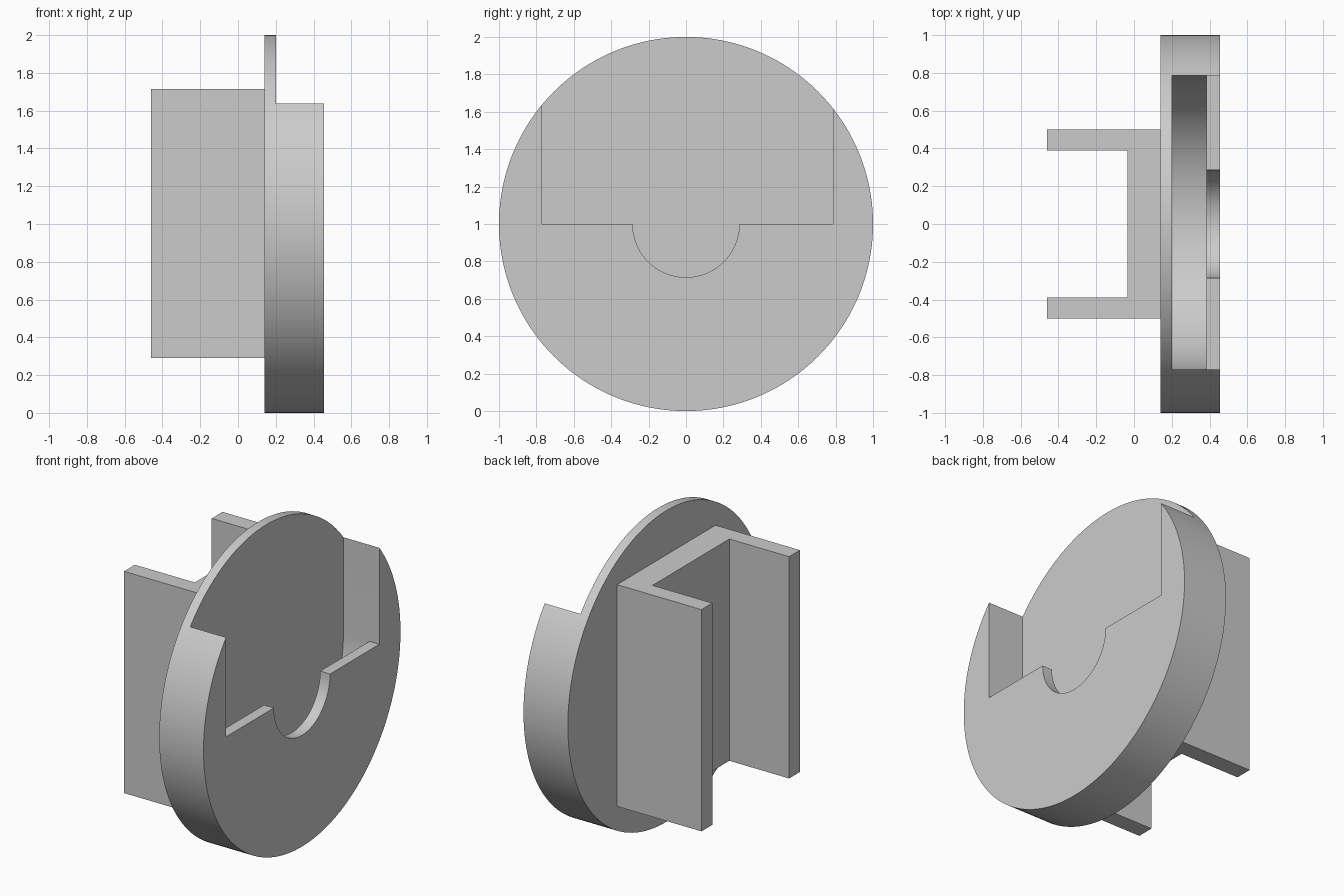
import bpy, bmesh, math
from math import pi

cube = bpy.data.objects.get("Cube")
if cube:
    bpy.data.objects.remove(cube, do_unlink=True)

grey = bpy.data.materials.new("light_grey")
grey.use_nodes = True
colour = (0.6, 0.6, 0.6, 1)
grey.diffuse_color = colour
grey.node_tree.nodes["Principled BSDF"].inputs["Base Color"].default_value = colour


def arc(cy, cz, r, start, end, n):
    """Points on an arc in the y-z plane."""
    return [(cy + r * math.cos(start + (end - start) * i / n),
             cz + r * math.sin(start + (end - start) * i / n)) for i in range(n + 1)]


def prism(name, points, direction):
    """Extrude a closed outline of 3D points along a direction."""
    bm = bmesh.new()
    face = bm.faces.new([bm.verts.new(p) for p in points])
    result = bmesh.ops.extrude_face_region(bm, geom=[face])
    moved = [v for v in result["geom"] if isinstance(v, bmesh.types.BMVert)]
    bmesh.ops.translate(bm, vec=direction, verts=moved)
    bmesh.ops.recalc_face_normals(bm, faces=bm.faces)
    mesh = bpy.data.meshes.new(name)
    bm.to_mesh(mesh)
    bm.free()
    mesh.materials.append(grey)
    obj = bpy.data.objects.new(name, mesh)
    bpy.context.collection.objects.link(obj)
    return obj


def slab(name, outline, x0, x1):
    return prism(name, [(x0, y, z) for y, z in outline], (x1 - x0, 0, 0))


# Round housing
housing = slab("round_housing", arc(0, 1, 1, 0, 2 * pi, 160)[:-1], 0.14, 0.455)

# Internal pocket with a round floor, open at the top
left, right, top = -0.77, 0.785, 2.2
mid, radius = (left + right) / 2, (right - left) / 2
pocket = slab("pocket_cutter",
              [(left, top)] + arc(mid, 1, radius, pi, 2 * pi, 64) + [(right, top)],
              0.2, 0.385)

# Opening in the outer wall with a half-round notch
opening = slab("opening_cutter",
               [(left, top), (left, 1)] + arc(0, 1, 0.285, pi, 2 * pi, 40)
               + [(right, 1), (right, top)],
               0.3, 0.6)

# Cut both shapes out and bake the result
for cutter in (pocket, opening):
    cutter.hide_render = True
    cut = housing.modifiers.new(cutter.name, "BOOLEAN")
    cut.operation = "DIFFERENCE"
    cut.solver = "EXACT"
    cut.object = cutter
graph = bpy.context.evaluated_depsgraph_get()
baked = bpy.data.meshes.new_from_object(housing.evaluated_get(graph))
housing.modifiers.clear()
housing.data = baked
for cutter in (pocket, opening):
    bpy.data.objects.remove(cutter, do_unlink=True)

# U-shaped channel on the back of the housing
half, inner, tip, web, bottom = 0.5, 0.39, -0.46, -0.035, 0.29
side = [(0.14, half), (tip, half), (tip, inner), (web, inner)]
outline = side + [(x, -y) for x, y in reversed(side)]
prism("mounting_channel", [(x, y, bottom) for x, y in outline], (0, 0, 1.425))

# Smooth the round walls, keep the edges sharp
bpy.ops.object.select_all(action="DESELECT")
housing.select_set(True)
bpy.context.view_layer.objects.active = housing
bpy.ops.object.shade_smooth_by_angle(angle=math.radians(30))
